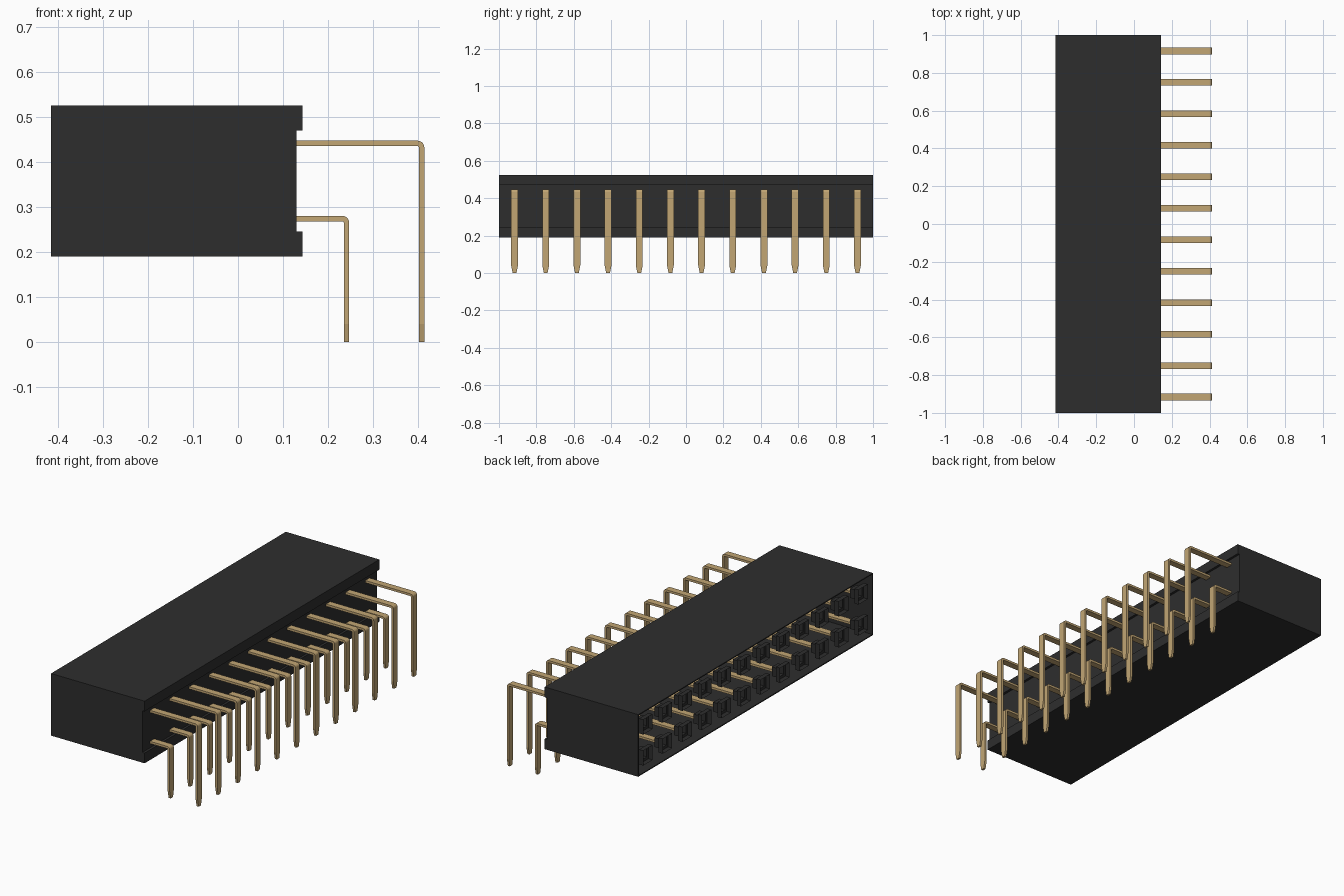
import bpy, bmesh, math

cube = bpy.data.objects.get("Cube")
if cube:
    bpy.data.objects.remove(cube, do_unlink=True)


def material(name, rgb):
    m = bpy.data.materials.new(name)
    m.use_nodes = True
    colour = (*rgb, 1)
    m.diffuse_color = colour
    bsdf = next(n for n in m.node_tree.nodes if n.type == "BSDF_PRINCIPLED")
    bsdf.inputs["Base Color"].default_value = colour
    return m


black = material("black plastic", (0.027, 0.027, 0.027))
gold = material("gold metal", (0.54, 0.38, 0.175))


def finish(name, bm, mat):
    mesh = bpy.data.meshes.new(name)
    bm.to_mesh(mesh)
    bm.free()
    mesh.materials.append(mat)
    ob = bpy.data.objects.new(name, mesh)
    bpy.context.collection.objects.link(ob)
    return ob


def loft(bm, rings, caps=True):
    """Skin a series of closed rings with equal point counts."""
    rows = [[bm.verts.new(p) for p in ring] for ring in rings]
    for a, b in zip(rows, rows[1:]):
        for i in range(len(a)):
            j = (i + 1) % len(a)
            bm.faces.new((a[i], a[j], b[j], b[i]))
    if caps:
        bm.faces.new(rows[0])
        bm.faces.new(rows[-1])


MOUTH, BACK, RECESS = -0.415, 0.143, 0.13
BOTTOM, TOP = 0.19, 0.525
PITCH, COUNT = 1 / 6, 12
ROWS = {"lower": (0.28, 0.247), "upper": (0.447, 0.414)}  # top z, outer x
THICK, HALF = 0.012, 0.018
pin_ys = [(i - (COUNT - 1) / 2) * PITCH for i in range(COUNT)]

# Housing: grooved profile along y, open on the mating side
profile = [(MOUTH, BOTTOM), (BACK, BOTTOM), (BACK, 0.245), (RECESS, 0.245),
           (RECESS, 0.47), (BACK, 0.47), (BACK, TOP), (MOUTH, TOP)]
bm = bmesh.new()
loft(bm, [[(x, y, z) for x, z in profile] for y in (-1, 1)])
bmesh.ops.recalc_face_normals(bm, faces=bm.faces)
mouth = [f for f in bm.faces if f.normal.x < -0.9]
bmesh.ops.delete(bm, geom=mouth, context="FACES_ONLY")
housing = finish("housing", bm, black)
shell = housing.modifiers.new("wall", "SOLIDIFY")
shell.thickness = 0.008
shell.offset = -1

# Stepped entry sleeves around each contact
for row, (top_z, _) in ROWS.items():
    bm = bmesh.new()
    zc = top_z - THICK / 2
    for y in pin_ys:
        steps = [(0, 0.04), (0.025, 0.04), (0.025, 0.025), (0.06, 0.025)]
        loft(bm, [[(MOUTH + d, y + a * h, zc + b * h)
                   for a, b in ((-1, -1), (1, -1), (1, 1), (-1, 1))]
                  for d, h in steps], caps=False)
    finish(row + "_entry_sleeves", bm, black)

# Bent flat pins with tapered tips
for row, (top_z, out_x) in ROWS.items():
    r = 0.015
    path = [(MOUTH + 0.055, top_z, 0, 1, HALF)]  # outer point, inward normal, half width
    for k in range(6):
        a = math.pi / 2 * (1 - k / 5)
        c, s = math.cos(a), math.sin(a)
        path.append((out_x - r + r * c, top_z - r + r * s, c, s, HALF))
    path += [(out_x, 0.04, 1, 0, HALF), (out_x, 0, 1, 0, 0.01)]
    bm = bmesh.new()
    for y in pin_ys:
        loft(bm, [[(x, y - w, z), (x, y + w, z),
                   (x - THICK * nx, y + w, z - THICK * nz),
                   (x - THICK * nx, y - w, z - THICK * nz)]
                  for x, z, nx, nz, w in path])
    bmesh.ops.recalc_face_normals(bm, faces=bm.faces)
    finish(row + "_pins", bm, gold)
